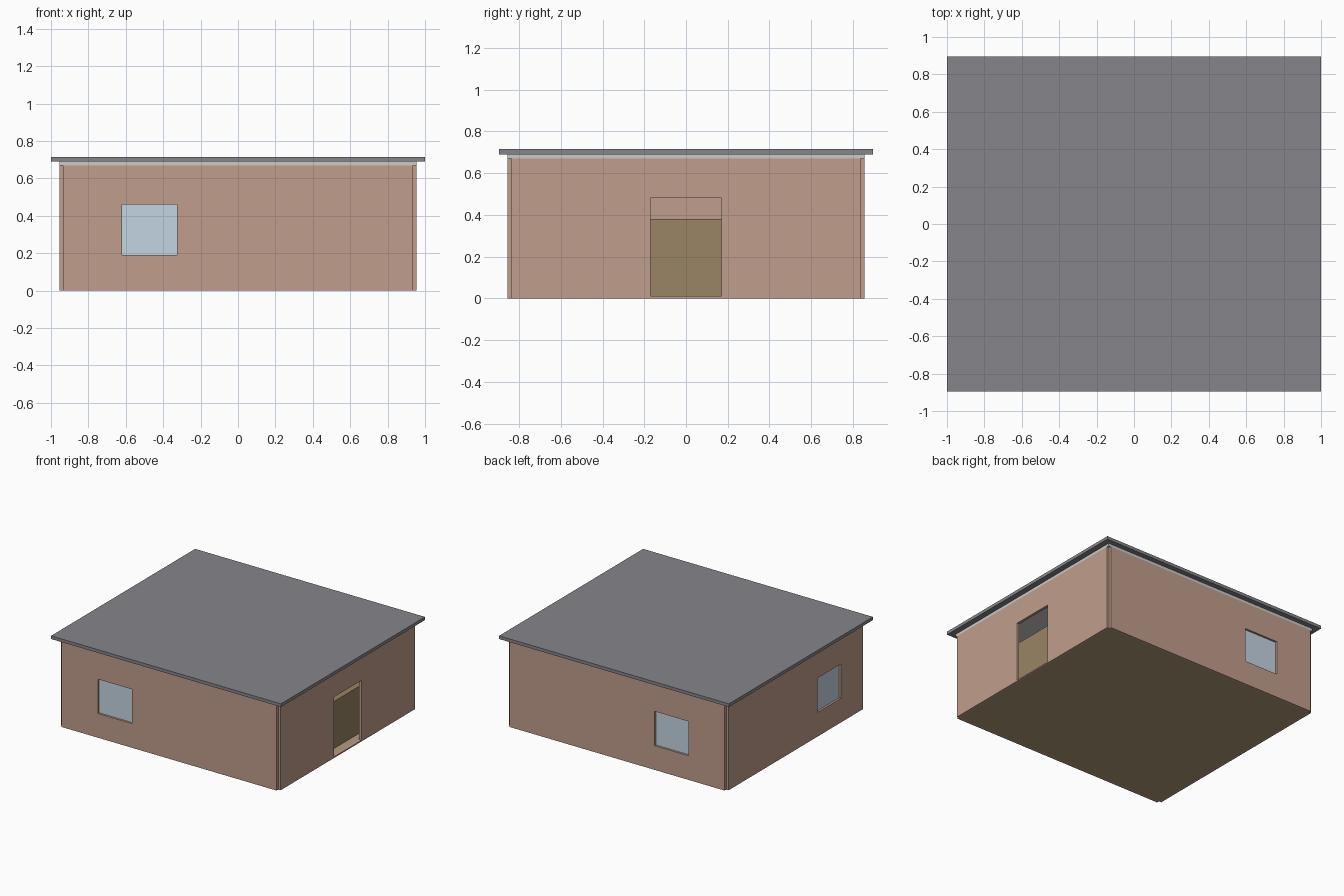
import bpy
import bmesh
from mathutils import Matrix, Vector

if "Cube" in bpy.data.objects:
    bpy.data.objects.remove(bpy.data.objects["Cube"])


def material(name, rgb):
    m = bpy.data.materials.new(name)
    m.diffuse_color = (*rgb, 1)
    m.use_nodes = True
    m.node_tree.nodes["Principled BSDF"].inputs["Base Color"].default_value = m.diffuse_color
    return m


CLAY = material("clay", (0.53, 0.34, 0.26))
SLATE = material("slate", (0.24, 0.24, 0.26))
PALE = material("pale_grey", (0.62, 0.64, 0.62))
GLASS = material("glass", (0.55, 0.66, 0.76))
WOOD = material("wood", (0.32, 0.23, 0.13))
BOARDS = material("boards", (0.45, 0.33, 0.2))
STEEL = material("blue_grey", (0.27, 0.31, 0.36))


def box(name, x, y, z, mat=None):
    """Box from (min, max) pairs on each axis."""
    lo, hi = (Vector(v) for v in zip(x, y, z))
    mesh = bpy.data.meshes.new(name)
    bm = bmesh.new()
    bmesh.ops.create_cube(bm, size=1, matrix=Matrix.Translation((lo + hi) / 2)
                          @ Matrix.Diagonal((*(hi - lo), 1)))
    bm.to_mesh(mesh)
    bm.free()
    ob = bpy.data.objects.new(name, mesh)
    bpy.context.collection.objects.link(ob)
    if mat:
        mesh.materials.append(mat)
    return ob


def cut(ob, x, y, z):
    """Cut a rectangular opening."""
    cutter = box("cutter", x, y, z)
    mod = ob.modifiers.new("opening", 'BOOLEAN')
    mod.operation, mod.solver, mod.object = 'DIFFERENCE', 'EXACT', cutter
    bpy.context.view_layer.objects.active = ob
    bpy.ops.object.modifier_apply(modifier=mod.name)
    bpy.data.objects.remove(cutter)


HX, HY, T, H = 0.955, 0.855, 0.02, 0.67   # outer half sizes, thickness, height
IX, IY = HX - T, HY - T
WIN_Z = (0.19, 0.46)


def span(sign, a, b):
    return tuple(sorted((sign * a, sign * b)))


# front and back walls with matching windows, corners left notched
for side, s in (("front", -1), ("back", 1)):
    wall = box(side + "_wall", (-IX, IX), span(s, IY, HY), (0, H), CLAY)
    win_x = (-0.62, -0.325)
    cut(wall, win_x, span(s, IY - 0.1, HY + 0.1), WIN_Z)
    box(side + "_window_pane", win_x, span(s, IY, IY + 0.004), WIN_Z, GLASS)

# left wall with window
wall = box("left_wall", (-HX, -IX), (-IY, IY), (0, H), CLAY)
win_y = (-0.56, -0.27)
cut(wall, (-HX - 0.1, -IX + 0.1), win_y, WIN_Z)
box("left_window_pane", (-IX - 0.004, -IX), win_y, WIN_Z, GLASS)

# right wall with doorway
wall = box("right_wall", (IX, HX), (-IY, IY), (0, H), CLAY)
cut(wall, (IX - 0.1, HX + 0.1), (-0.17, 0.17), (0.01, 0.48))

# floor, ceiling band and overhanging roof
box("floor", (-IX, IX), (-IY, IY), (0, 0.01), BOARDS)
box("ceiling", (-HX, HX), (-HY, HY), (H, 0.69), PALE)
box("roof", (-1, 1), (-0.895, 0.895), (0.69, 0.715), SLATE)

# furniture inside
box("counter", (0.73, 0.875), (-0.75, 0.75), (0.01, 0.38), WOOD)
box("bench", (-0.86, -0.23), (-0.785, -0.645), (0.01, 0.35), STEEL)
